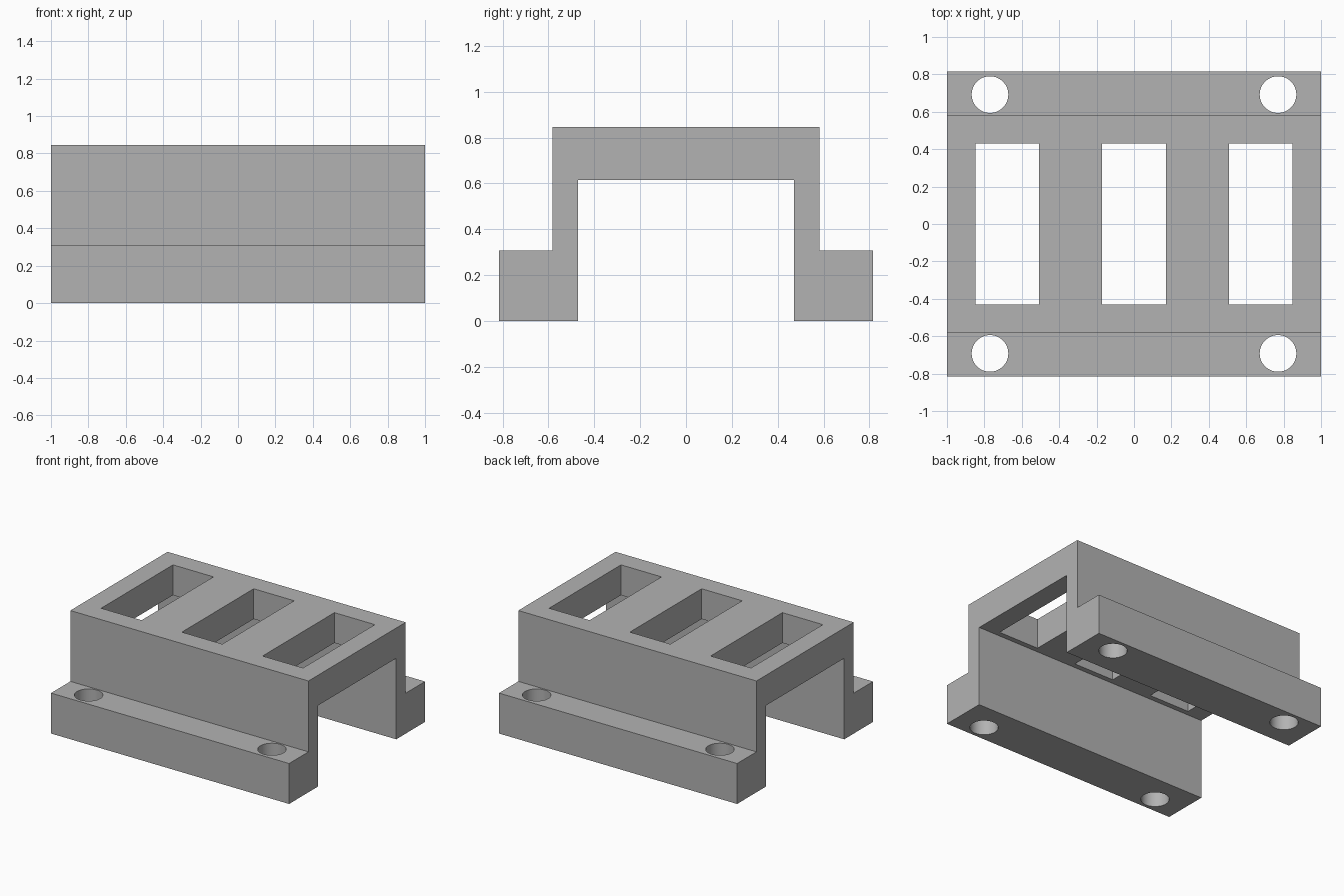
import bpy, bmesh, math
from mathutils import Matrix

cube = bpy.data.objects.get("Cube")
if cube:
    bpy.data.objects.remove(cube, do_unlink=True)

# Single grey material
grey = bpy.data.materials.new("mid grey")
grey.use_nodes = True
colour = (0.45, 0.45, 0.45, 1.0)
grey.diffuse_color = colour
grey.node_tree.nodes["Principled BSDF"].inputs["Base Color"].default_value = colour


def make_object(name, bm):
    bmesh.ops.recalc_face_normals(bm, faces=bm.faces)
    mesh = bpy.data.meshes.new(name)
    bm.to_mesh(mesh)
    bm.free()
    mesh.materials.append(grey)
    obj = bpy.data.objects.new(name, mesh)
    bpy.context.collection.objects.link(obj)
    return obj


# Bridge body: half profile in (y, z), mirrored, then extruded along x
half = [(0.47, 0.615), (0.47, 0.0), (0.815, 0.0), (0.815, 0.307),
        (0.583, 0.307), (0.583, 0.845)]
profile = half + [(-y, z) for y, z in reversed(half)]
bm = bmesh.new()
face = bm.faces.new([bm.verts.new((-1.0, y, z)) for y, z in profile])
extruded = bmesh.ops.extrude_face_region(bm, geom=[face])
bmesh.ops.translate(bm, vec=(2.0, 0, 0),
                    verts=[v for v in extruded["geom"] if isinstance(v, bmesh.types.BMVert)])
body = make_object("bracket_body", bm)

# Cutters: three windows in the roof, four bolt holes in the flanges
bm = bmesh.new()
for x in (-0.678, 0.0, 0.678):
    bmesh.ops.create_cube(bm, size=1.0, matrix=Matrix.Translation((x, 0, 0.73))
                          @ Matrix.Diagonal((0.34, 0.862, 0.4, 1.0)))
for x in (-0.77, 0.77):
    for y in (-0.692, 0.692):
        bmesh.ops.create_cone(bm, cap_ends=True, segments=48, radius1=0.098, radius2=0.098,
                              depth=0.5, matrix=Matrix.Translation((x, y, 0.15)))
cutter = make_object("opening_cutter", bm)
cutter.hide_render = True

# Cut the openings and discard the cutter
cut = body.modifiers.new("openings", "BOOLEAN")
cut.operation = "DIFFERENCE"
cut.solver = "EXACT"
cut.object = cutter
bpy.ops.object.select_all(action="DESELECT")
body.select_set(True)
bpy.context.view_layer.objects.active = body
bpy.ops.object.modifier_apply(modifier=cut.name)
bpy.data.objects.remove(cutter, do_unlink=True)

# Smooth hole walls, crisp edges elsewhere
bpy.ops.object.shade_smooth_by_angle(angle=math.radians(30))
